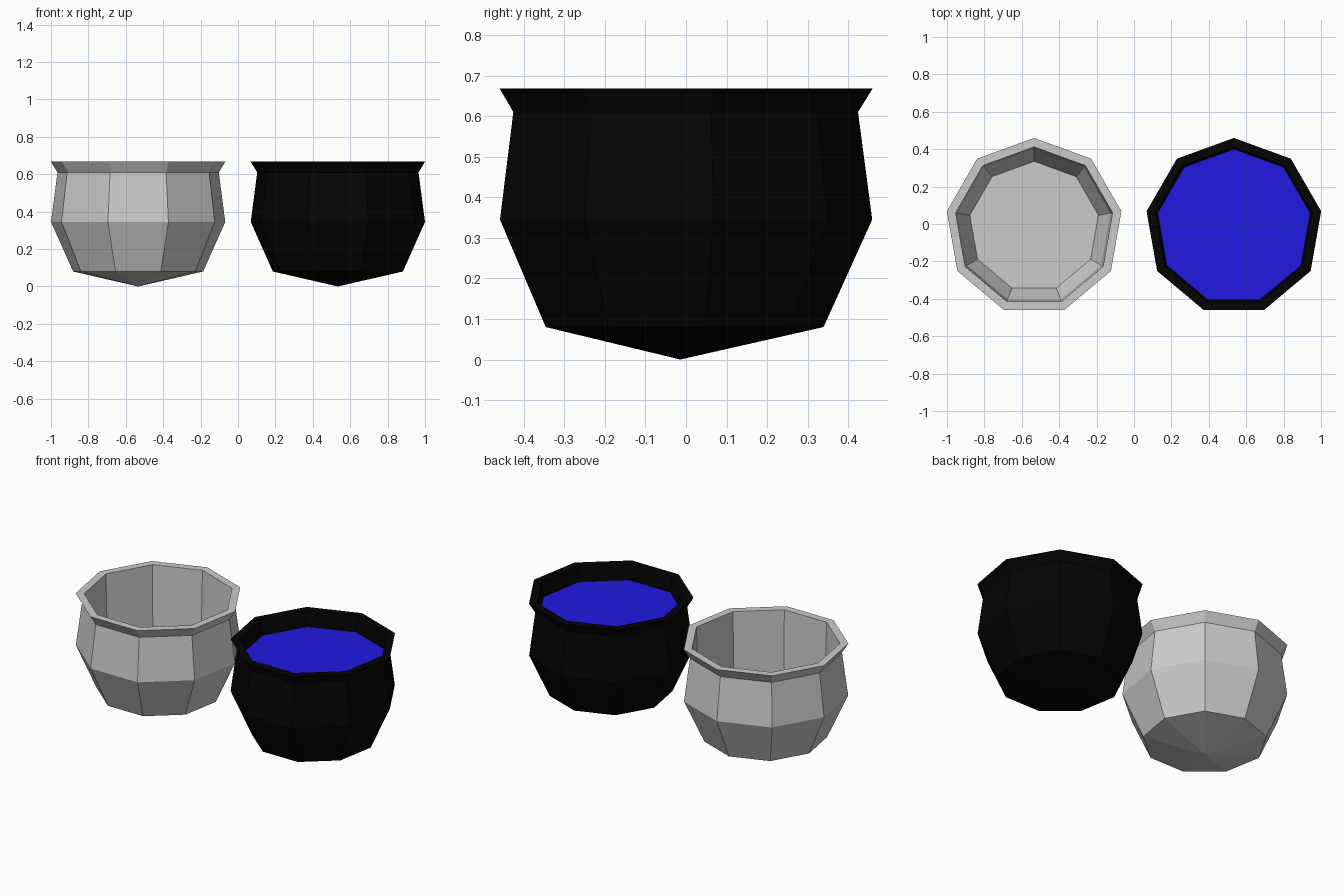
import bpy, bmesh
from math import pi, cos, sin

if "Cube" in bpy.data.objects:
    bpy.data.objects.remove(bpy.data.objects["Cube"])

SIDES = 9
CENTRE_Y = -0.014

# (radius, height): outside from base to rim inner edge
OUTSIDE = [(0.353, 0.08), (0.473, 0.345), (0.438, 0.61), (0.474, 0.668), (0.426, 0.668)]
# inside of the empty pot down to its flat floor; the filled one stops at the liquid
DEEP = [(0.414, 0.26), (0.349, 0.12)]
FULL = [(0.414, 0.573)]


def material(name, rgb):
    mat = bpy.data.materials.new(name)
    mat.diffuse_color = (*rgb, 1)
    mat.use_nodes = True
    mat.node_tree.nodes["Principled BSDF"].inputs["Base Color"].default_value = mat.diffuse_color
    return mat


def ring(bm, radius, z):
    # one corner points towards the back (+y)
    return [bm.verts.new((radius * cos(pi / 2 + 2 * pi * i / SIDES),
                          radius * sin(pi / 2 + 2 * pi * i / SIDES), z))
            for i in range(SIDES)]


def finish(bm, name, x, mat=None):
    mesh = bpy.data.meshes.new(name)
    bm.to_mesh(mesh)
    bm.free()
    obj = bpy.data.objects.new(name, mesh)
    obj.location = (x, CENTRE_Y, 0)
    bpy.context.collection.objects.link(obj)
    if mat:
        mesh.materials.append(mat)
    return obj


def pot(name, x, inside, floor, mat=None):
    bm = bmesh.new()
    rings = [ring(bm, r, z) for r, z in OUTSIDE + inside]
    tip = bm.verts.new((0, 0, 0))
    for i in range(SIDES):
        j = (i + 1) % SIDES
        bm.faces.new((tip, rings[0][j], rings[0][i]))
        for a, b in zip(rings, rings[1:]):
            bm.faces.new((a[i], a[j], b[j], b[i]))
    if floor:
        bm.faces.new(rings[-1])
    return finish(bm, name, x, mat)


# Empty grey pot and filled black pot
pot("empty_pot", -0.534, DEEP, True)
pot("filled_pot", 0.534, FULL, False, material("black", (0.001, 0.001, 0.001)))

# Liquid surface just below the rim
bm = bmesh.new()
bm.faces.new(ring(bm, *FULL[-1]))
finish(bm, "liquid", 0.534, material("blue", (0.015, 0.01, 0.75)))
